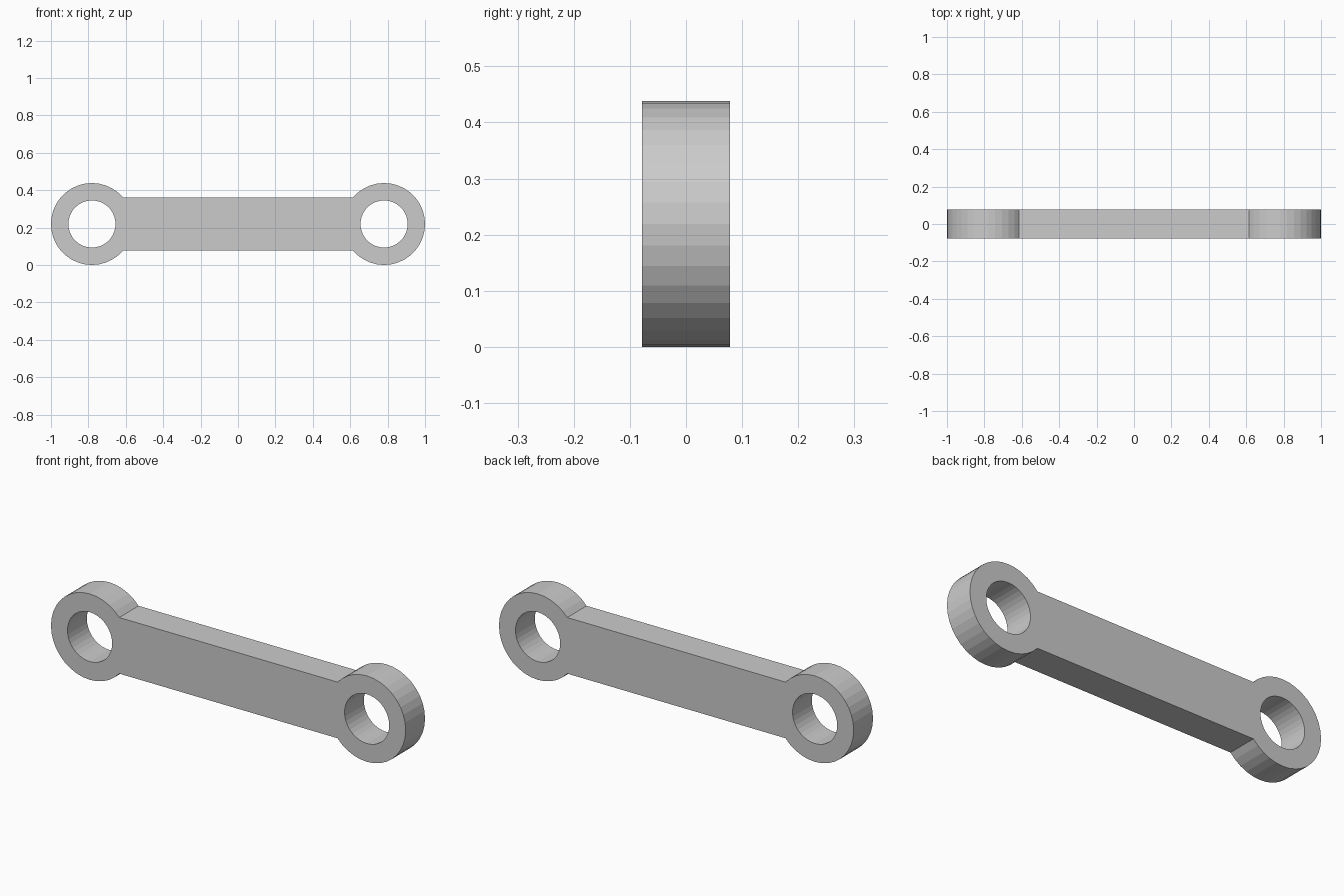
import bpy, bmesh
from math import sin, cos, asin, radians

cube = bpy.data.objects.get("Cube")
if cube:
    bpy.data.objects.remove(cube)

EYE_X, EYE_Z = 0.781, 0.219       # eye centres
EYE_R, HOLE_R = 0.219, 0.126      # outer and hole radii
BAR_HALF, DEPTH = 0.143, 0.156    # half bar height, plate thickness
STEP = 10                         # degrees per facet


def arc(side, radius, angles):
    """Points round one eye; zero degrees points away from the bar."""
    return [(side * (EYE_X + radius * cos(radians(a))),
             EYE_Z + radius * sin(radians(a))) for a in angles]


# Outline: the two eyes' arcs joined by the straight edges of the bar
neck_x = EYE_X - EYE_R * cos(asin(BAR_HALF / EYE_R))


def eye_outline(side):
    return ([(side * neck_x, EYE_Z - BAR_HALF)]
            + arc(side, EYE_R, range(-130, 131, STEP))
            + [(side * neck_x, EYE_Z + BAR_HALF)])


outline = eye_outline(1) + eye_outline(-1)[::-1]
holes = [arc(s, HOLE_R, range(0, 360, STEP)) for s in (1, -1)]

# Fill the profile and extrude it to the plate thickness
bm = bmesh.new()
for loop in [outline] + holes:
    verts = [bm.verts.new((x, -DEPTH / 2, z)) for x, z in loop]
    for a, b in zip(verts, verts[1:] + verts[:1]):
        bm.edges.new((a, b))
bmesh.ops.triangle_fill(bm, edges=bm.edges[:], use_beauty=True)
result = bmesh.ops.extrude_face_region(bm, geom=bm.faces[:],
                                       use_keep_orig=True)
back = [v for v in result["geom"] if isinstance(v, bmesh.types.BMVert)]
bmesh.ops.translate(bm, verts=back, vec=(0, DEPTH, 0))
bmesh.ops.recalc_face_normals(bm, faces=bm.faces[:])

mesh = bpy.data.meshes.new("link_arm")
bm.to_mesh(mesh)
bm.free()
link = bpy.data.objects.new("link_arm", mesh)
bpy.context.collection.objects.link(link)

# Plain grey
grey = bpy.data.materials.new("light_grey")
grey.use_nodes = True
colour = (0.6, 0.6, 0.6, 1)
grey.diffuse_color = colour
grey.node_tree.nodes["Principled BSDF"].inputs["Base Color"].default_value = colour
mesh.materials.append(grey)
